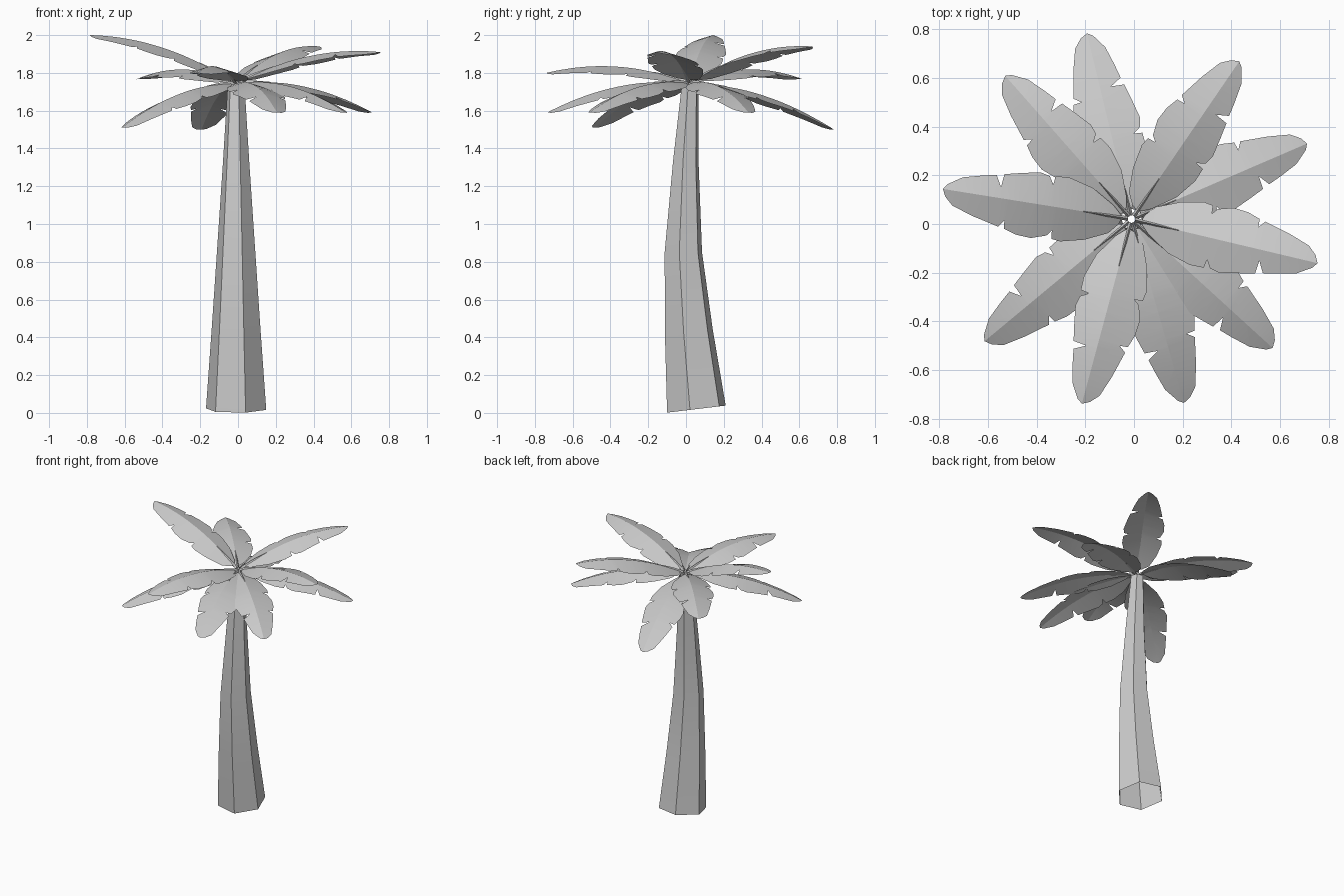
import bpy, bmesh, math
from mathutils import Vector

if "Cube" in bpy.data.objects:
    bpy.data.objects.remove(bpy.data.objects["Cube"])

HUB = Vector((-0.01, 0.02, 1.745))
LENGTH = 0.785

def finish(name, bm, angle):
    me = bpy.data.meshes.new(name)
    bm.to_mesh(me)
    bm.free()
    ob = bpy.data.objects.new(name, me)
    bpy.context.collection.objects.link(ob)
    bpy.ops.object.select_all(action='DESELECT')
    bpy.context.view_layer.objects.active = ob
    ob.select_set(True)
    bpy.ops.object.shade_smooth_by_angle(angle=math.radians(angle))
    return ob

def skin(bm, rings):
    for a, b in zip(rings, rings[1:]):
        n = len(a)
        for i in range(n):
            j = (i + 1) % n
            bm.faces.new((a[i], a[j], b[j], b[i]))

# Trunk: open six-sided tube, curved and tapering (y centre, z, radius, tilt)
bm = bmesh.new()
rings = []
for cy, z, r, tilt in [(0.055, 0.02, 0.163, 0.12), (0.015, 0.43, 0.133, 0.1),
                       (-0.014, 0.85, 0.104, 0.0), (-0.001, 1.33, 0.071, -0.05),
                       (0.021, 1.73, 0.046, -0.03)]:
    ring = []
    for k in range(6):
        a = math.radians(-12 + 60 * k)
        y = r * math.sin(a)
        ring.append(bm.verts.new((-0.01 + r * math.cos(a), cy + y, z + tilt * y)))
    rings.append(ring)
skin(bm, rings)
finish("trunk", bm, 30)

# Notched leaf outline: distance along the rib, offset to each side
LEFT = [(0.05, 0.03), (0.086, 0.072), (0.178, 0.114), (0.276, 0.137), (0.313, 0.132),
        (0.316, 0.098), (0.335, 0.122), (0.397, 0.142), (0.46, 0.138), (0.512, 0.122),
        (0.515, 0.088), (0.537, 0.117), (0.646, 0.091), (0.735, 0.062), (0.77, 0.03)]
RIGHT = [(0.05, 0.015), (0.082, 0.045), (0.178, 0.102), (0.276, 0.128), (0.335, 0.126),
         (0.34, 0.09), (0.36, 0.122), (0.40, 0.131), (0.479, 0.115), (0.545, 0.1),
         (0.55, 0.045), (0.576, 0.092), (0.634, 0.08), (0.712, 0.06), (0.77, 0.022)]

# Leaf tips, in order round the crown
TIPS = [(-0.19, 0.77, 1.50), (-0.53, 0.61, 1.77), (-0.76, 0.14, 2.0), (-0.6, -0.47, 1.51),
        (-0.22, -0.76, 1.80), (0.21, -0.75, 1.59), (0.57, -0.51, 1.59), (0.75, -0.16, 1.91),
        (0.71, 0.33, 1.59), (0.42, 0.65, 1.94)]

for i, (tx, ty, tz) in enumerate(TIPS, 1):
    out = Vector((tx - HUB.x, ty - HUB.y, 0)).normalized()
    side = Vector((-out.y, out.x, 0))

    def point(s, d, lift=0.0):
        t = s / LENGTH
        z = (tz - HUB.z) * t + 0.24 * t * (1 - t) - 0.3 * abs(d) + lift
        return HUB + out * s + side * d + Vector((0, 0, z))

    # Arched leaf, creased along the middle
    bm = bmesh.new()
    start = bm.verts.new(point(0.04, 0))
    tip = bm.verts.new(point(LENGTH, 0))
    stations = sorted({s for s, d in LEFT + RIGHT})
    rib = {s: bm.verts.new(point(s, 0)) for s in stations}
    for outline, sign in ((LEFT, 1), (RIGHT, -1)):
        edge = [(s, bm.verts.new(point(s, sign * d))) for s, d in outline]
        loops = [[start, rib[edge[0][0]], edge[0][1]]]
        for (s0, a), (s1, b) in zip(edge, edge[1:]):
            loops.append([rib[s] for s in stations if s0 <= s <= s1] + [b, a])
        loops.append([rib[edge[-1][0]], tip, edge[-1][1]])
        for loop in loops:
            bm.faces.new(loop if sign > 0 else loop[::-1])
    finish(f"leaf_{i}", bm, 25)

    # Tapering stem running into the leaf
    bm = bmesh.new()
    rings = []
    for s, r in [(0.015, 0.011), (0.1, 0.008), (0.2, 0.0015)]:
        rings.append([bm.verts.new(point(s, 0) + side * r * math.cos(a) + Vector((0, 0, r * math.sin(a))))
                      for a in (math.pi / 2, math.pi * 7 / 6, math.pi * 11 / 6)])
    skin(bm, rings)
    bmesh.ops.recalc_face_normals(bm, faces=bm.faces)
    finish(f"leaf_stem_{i}", bm, 30)
